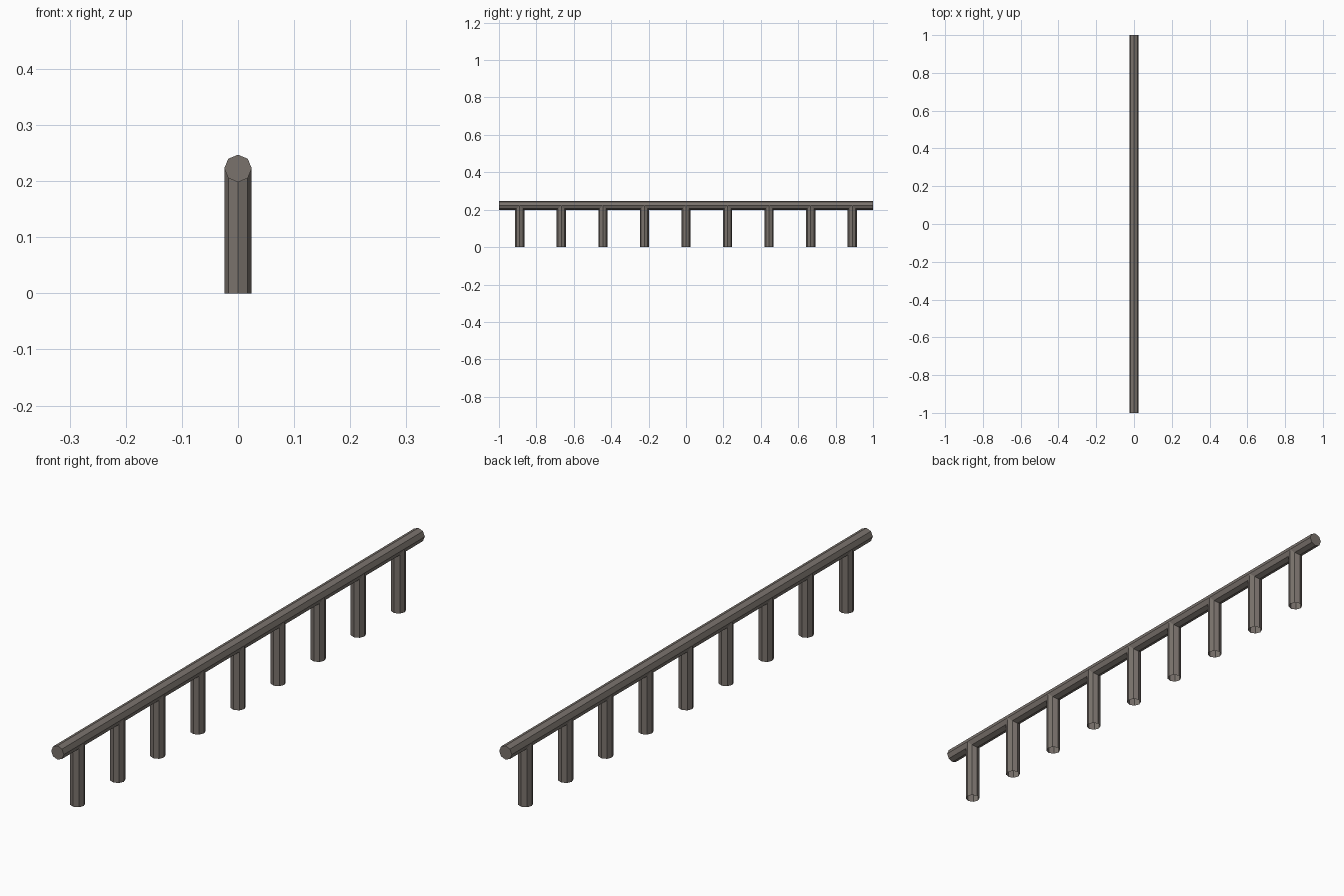
import bpy, bmesh, math
from mathutils import Matrix

if "Cube" in bpy.data.objects:
    bpy.data.objects.remove(bpy.data.objects["Cube"])

R = 0.0245       # tube radius
RAIL_Z = 0.2225  # rail axis height
POSTS = 9

metal = bpy.data.materials.new("warm grey metal")
metal.diffuse_color = (0.195, 0.17, 0.152, 1)
metal.use_nodes = True
metal.node_tree.nodes["Principled BSDF"].inputs["Base Color"].default_value = metal.diffuse_color


def tube(name, length, matrix, capped):
    """Eight-sided flat-shaded tube with corners on its local axes."""
    bm = bmesh.new()
    bmesh.ops.create_cone(bm, cap_ends=capped, segments=8, radius1=R,
                          radius2=R, depth=length)
    # make sure a corner lies on the local x axis
    v = bm.verts[:][0].co
    off = math.atan2(v.y, v.x) % (math.pi / 4)
    bmesh.ops.rotate(bm, verts=bm.verts, matrix=Matrix.Rotation(-off, 3, 'Z'))
    bmesh.ops.transform(bm, verts=bm.verts, matrix=matrix)
    mesh = bpy.data.meshes.new(name)
    bm.to_mesh(mesh)
    bm.free()
    mesh.materials.append(metal)
    obj = bpy.data.objects.new(name, mesh)
    bpy.context.collection.objects.link(obj)


# top rail along y
tube("top_rail", 2.0, Matrix.Translation((0, 0, RAIL_Z))
     @ Matrix.Rotation(math.pi / 2, 4, 'X'), True)

# evenly spaced posts, open underneath, ending inside the rail
for i in range(POSTS):
    y = (i - (POSTS - 1) / 2) * 2 / POSTS
    tube(f"post_{i + 1}", RAIL_Z, Matrix.Translation((0, y, RAIL_Z / 2)), False)
